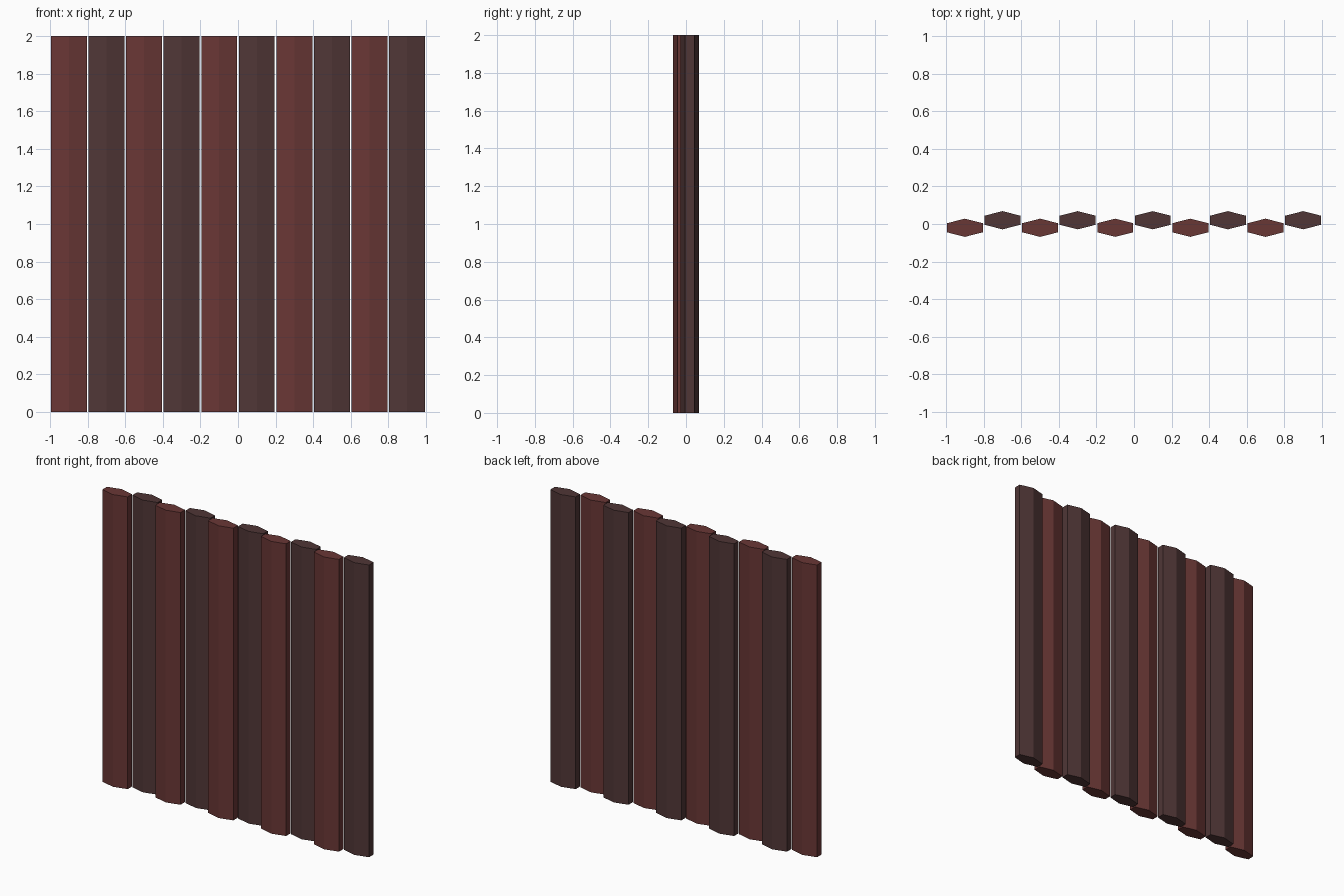
import bpy
import math

# Remove the default object
cube = bpy.data.objects.get("Cube")
if cube:
    bpy.data.objects.remove(cube, do_unlink=True)


def make_material(name, colour):
    mat = bpy.data.materials.new(name)
    mat.use_nodes = True
    mat.diffuse_color = colour
    mat.node_tree.nodes["Principled BSDF"].inputs["Base Color"].default_value = colour
    return mat


red_wood = make_material("reddish brown wood", (0.141, 0.038, 0.036, 1))
dark_wood = make_material("dark brown wood", (0.08, 0.037, 0.037, 1))

COUNT = 10
SPACING = 0.2
HEIGHT = 2.0
STAGGER = 0.02


def add_plank(name, x, y, mat):
    # Flattened six-sided post with ridges facing front and back
    bpy.ops.mesh.primitive_cylinder_add(
        vertices=6, radius=0.11, depth=HEIGHT, location=(x, y, HEIGHT / 2))
    plank = bpy.context.object
    plank.name = name
    plank.scale.y = 0.44
    bpy.ops.object.transform_apply(location=False, rotation=False, scale=True)
    plank.data.materials.append(mat)
    return plank


# Planks alternate in colour and step forward and back
for i in range(COUNT):
    x = (i - (COUNT - 1) / 2) * SPACING
    if i % 2 == 0:
        add_plank(f"front_plank_{i // 2 + 1}", x, -STAGGER, red_wood)
    else:
        add_plank(f"back_plank_{i // 2 + 1}", x, STAGGER, dark_wood)
